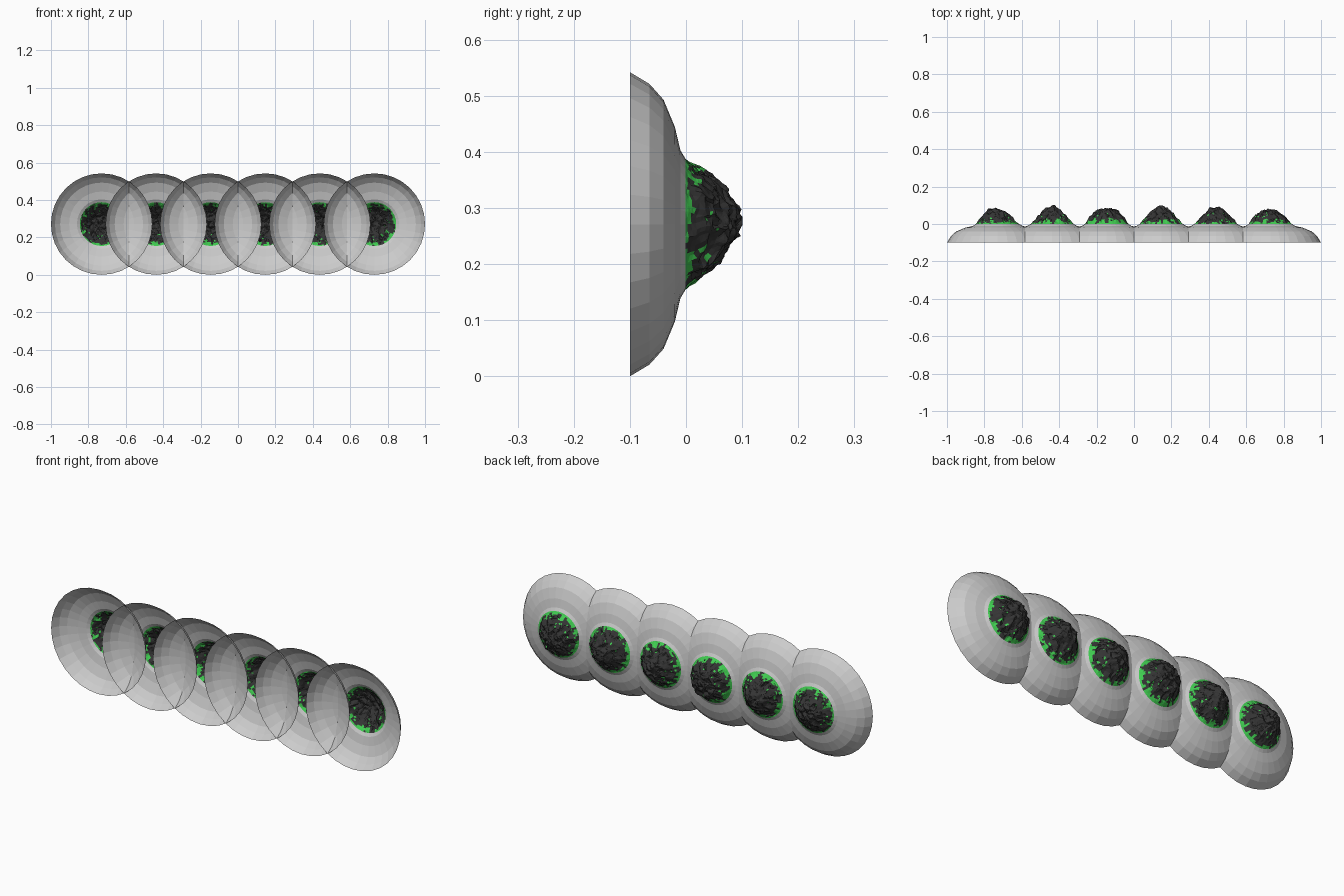
import bpy, bmesh, math, random
from mathutils import Vector, noise

if "Cube" in bpy.data.objects:
    bpy.data.objects.remove(bpy.data.objects["Cube"])

random.seed(4)
SEG = 32            # sides of each shell
CZ = 0.271          # height of the dome axis
HILL_R = 0.117      # radius of the rocky cap


def material(name, rgb):
    m = bpy.data.materials.new(name)
    m.diffuse_color = (*rgb, 1)
    m.use_nodes = True
    m.node_tree.nodes["Principled BSDF"].inputs["Base Color"].default_value = m.diffuse_color
    return m


rock = material("rock", (0.035, 0.035, 0.035))
grass = material("grass", (0.05, 0.6, 0.08))


def finish(bm, name, mats=()):
    me = bpy.data.meshes.new(name)
    bm.to_mesh(me)
    bm.free()
    for m in mats:
        me.materials.append(m)
    ob = bpy.data.objects.new(name, me)
    bpy.context.collection.objects.link(ob)
    return ob


def ring(bm, cx, r, y, n):
    return [bm.verts.new((cx + r * math.cos(2 * math.pi * i / n), y,
                          CZ + r * math.sin(2 * math.pi * i / n))) for i in range(n)]


def bridge(bm, a, b):
    n = len(a)
    return [bm.faces.new((a[i], b[i], b[(i + 1) % n], a[(i + 1) % n])) for i in range(n)]


def shell(cx, name):
    # open bowl, rim at the front, narrowing to the foot of the hill
    profile = [(0.271, -0.1), (0.25, -0.065), (0.222, -0.04), (0.174, -0.02),
               (0.132, -0.01), (HILL_R, -0.001)]
    bm = bmesh.new()
    rings = [ring(bm, cx, r, y, SEG) for r, y in profile]
    for a, b in zip(rings, rings[1:]):
        bridge(bm, a, b)
    finish(bm, name)


def hill(cx, name, height, p, offset, seed):
    # craggy cap: bell profile roughened with ridged noise
    bm = bmesh.new()
    n, steps = 64, 20
    rings = [ring(bm, cx, HILL_R * (1 - k / steps), 0, n) for k in range(steps)]
    top = bm.verts.new((cx, 0, CZ))
    faces = []
    for a, b in zip(rings, rings[1:]):
        faces += bridge(bm, a, b)
    faces += [bm.faces.new((rings[-1][i], top, rings[-1][(i + 1) % n])) for i in range(n)]
    base = {}
    for v in bm.verts:
        dx, dz = v.co.x - cx, v.co.z - CZ
        t = min(1, math.hypot(dx, dz) / HILL_R)
        bell = (1 - t ** p) ** 1.3
        fade = min(1, (1 - t) * 5)
        q = Vector((dx * 28, seed * 7.3, dz * 28))
        ridge = 1 - 2 * abs(noise.noise(q)) - 0.6
        fine = noise.noise(q * 2.7)
        v.co.y = -0.001 + height * bell + fade * (0.012 * ridge + 0.008 * fine)
        v.co.y = min(v.co.y, 0.101)
        # sideways jitter gives broken ledges
        j = noise.noise_vector(q * 1.6 + Vector((3, 9, 1))) * 0.009 * fade
        v.co.x += j.x + offset * bell
        v.co.z += j.z + 0.006 * bell
        base[v] = t
    # grass around the foot with a few tufts higher up
    for f in faces:
        t = sum(base[v] for v in f.verts) / len(f.verts)
        c = f.calc_center_median()
        patch = noise.noise(Vector((c.x * 45, seed, c.z * 45)))
        score = t + 0.22 * patch + random.uniform(-0.05, 0.05)
        f.material_index = 1 if score > 0.9 or (t > 0.5 and random.random() < 0.04) else 0
    bmesh.ops.triangulate(bm, faces=bm.faces[:])
    finish(bm, name, (rock, grass))


# height, flatness and lean of each hill, left to right
hills = [(0.082, 2.2, -0.015), (0.101, 1.6, 0), (0.08, 3.2, 0),
         (0.095, 1.8, 0), (0.101, 1.6, 0), (0.077, 2.4, -0.006)]
for i, (h, p, off) in enumerate(hills):
    x = -0.729 + i * 0.2916
    shell(x, f"shell_{i + 1}")
    hill(x, f"rocky_hill_{i + 1}", h, p, off, i + 1)
